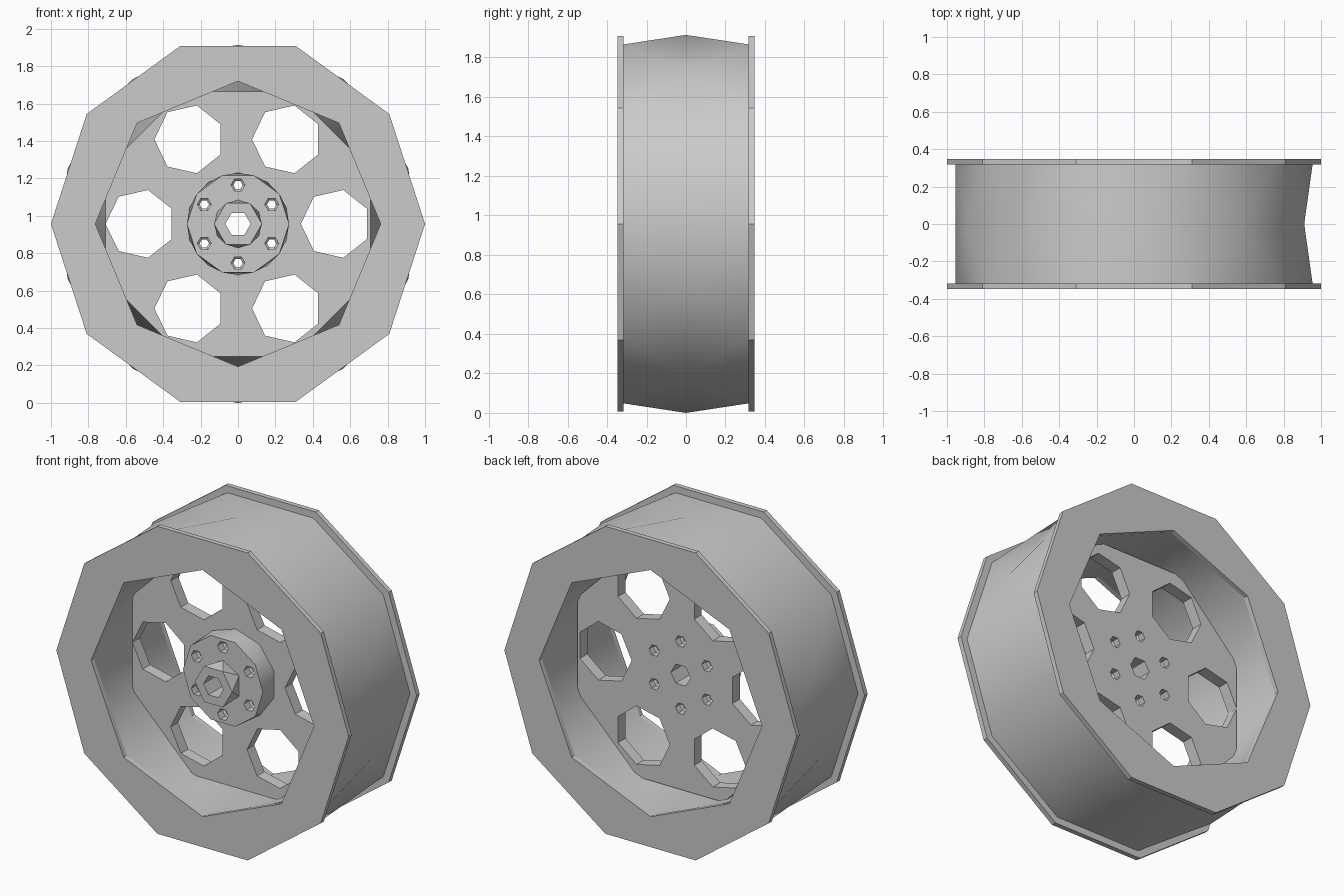
import bpy, bmesh
from math import cos, sin, radians, tau

if "Cube" in bpy.data.objects:
    bpy.data.objects.remove(bpy.data.objects["Cube"])

AXLE_Z = 0.957      # height of the wheel axis
BORE = 0.763        # radius of the octagonal recess
RIM_IN, RIM_OUT = 0.317, 0.347

grey = bpy.data.materials.new("plain grey")
grey.use_nodes = True
grey.diffuse_color = (0.6, 0.6, 0.6, 1)
grey.node_tree.nodes["Principled BSDF"].inputs["Base Color"].default_value = grey.diffuse_color


def add_solid(bm, sides, rings, cx=0.0, cz=0.0):
    """Closed solid along y; each ring is (y, radius, phase in degrees)."""
    loops = []
    for y, r, phase in rings:
        angles = [radians(phase) + tau * i / sides for i in range(sides)]
        loops.append([bm.verts.new((cx + r * cos(a), y, AXLE_Z + cz + r * sin(a)))
                      for a in angles])
    bm.faces.new(loops[0])
    bm.faces.new(loops[-1][::-1])
    for a, b in zip(loops, loops[1:]):
        for i in range(sides):
            j = (i + 1) % sides
            bm.faces.new((a[i], a[j], b[i]))
            bm.faces.new((a[j], b[j], b[i]))


def to_object(name, bm):
    bmesh.ops.recalc_face_normals(bm, faces=bm.faces)
    mesh = bpy.data.meshes.new(name)
    bm.to_mesh(mesh)
    bm.free()
    mesh.materials.append(grey)
    obj = bpy.data.objects.new(name, mesh)
    bpy.context.collection.objects.link(obj)
    return obj


def solid(name, sides, rings):
    bm = bmesh.new()
    add_solid(bm, sides, rings)
    return to_object(name, bm)


def activate(obj):
    bpy.ops.object.select_all(action='DESELECT')
    obj.select_set(True)
    bpy.context.view_layer.objects.active = obj


def cut(obj, *cutters):
    activate(obj)
    for cutter in cutters:
        mod = obj.modifiers.new("cut", 'BOOLEAN')
        mod.operation = 'DIFFERENCE'
        mod.solver = 'EXACT'
        mod.object = cutter
        bpy.ops.object.modifier_apply(modifier=mod.name)


def circle_of_holes(name, sides, radius, start, rings):
    """Six equal hole cutters spaced around the axis."""
    bm = bmesh.new()
    for k in range(6):
        a = radians(start + 60 * k)
        add_solid(bm, sides, rings, radius * cos(a), radius * sin(a))
    return to_object(name, bm)


# Cutters; the bore turns half a step at the middle, like the tread
bore_cutter = solid("bore_cutter", 8, [(-0.5, BORE, 0), (-RIM_IN, BORE, 0),
                                       (0, BORE, 22.5),
                                       (RIM_IN, BORE, 45), (0.5, BORE, 45)])
axle_cutter = solid("axle_cutter", 6, [(-0.5, 0.068, 0), (0.5, 0.068, 0)])
window_cutter = circle_of_holes("window_cutter", 7, 0.522, 0,
                                [(-0.2, 0.186, 180), (0.2, 0.186, 180)])
bolt_cutter = circle_of_holes("bolt_cutter", 6, 0.208, 30,
                              [(-0.3, 0.037, 0), (-0.10, 0.037, 0), (-0.09, 0.025, 0),
                               (0.0, 0.025, 0), (0.01, 0.036, 0), (0.2, 0.036, 0)])
cutters = (bore_cutter, axle_cutter, window_cutter, bolt_cutter)
for c in cutters:
    c.hide_render = True

# Tread barrel: ten-sided, each ring turned half a step from the last
bm = bmesh.new()
add_solid(bm, 10, [(-0.32, 0.955, 0), (0, AXLE_Z, 18), (0.32, 0.955, 36)])
seam = [e for e in bm.edges
        if all(abs(v.co.y) < 0.01 and v.co.x < -0.85 for v in e.verts)]
bmesh.ops.recalc_face_normals(bm, faces=bm.faces)
bmesh.ops.rotate_edges(bm, edges=seam, use_ccw=False)
barrel = to_object("tread_barrel", bm)
cut(barrel, bore_cutter)

# Flanges on both ends
flanges = []
for name, side in (("front_flange", -1), ("back_flange", 1)):
    flange = solid(name, 10, [(side * RIM_IN, 1.0, 0), (side * RIM_OUT, 1.0, 0)])
    cut(flange, bore_cutter)
    flanges.append(flange)

# Web plate with windows, bolt holes and axle hole
web = solid("web_plate", 8, [(-0.02, BORE + 0.003, 22.5), (0.052, BORE + 0.003, 22.5)])
cut(web, window_cutter, bolt_cutter, axle_cutter)

# Hub disc and nut-shaped boss on the front
hub = solid("hub_disc", 10, [(-0.147, 0.273, 0), (-0.019, 0.273, 18)])
cut(hub, bolt_cutter, axle_cutter)
boss = solid("hub_boss", 6, [(-0.24, 0.128, 0), (-0.146, 0.128, 30)])
cut(boss, axle_cutter)

for c in cutters:
    bpy.data.objects.remove(c)

# Soft shading across the shallow facets, sharp elsewhere
for obj in (barrel, web, hub, boss, *flanges):
    activate(obj)
    bpy.ops.object.shade_smooth_by_angle(angle=radians(34))
